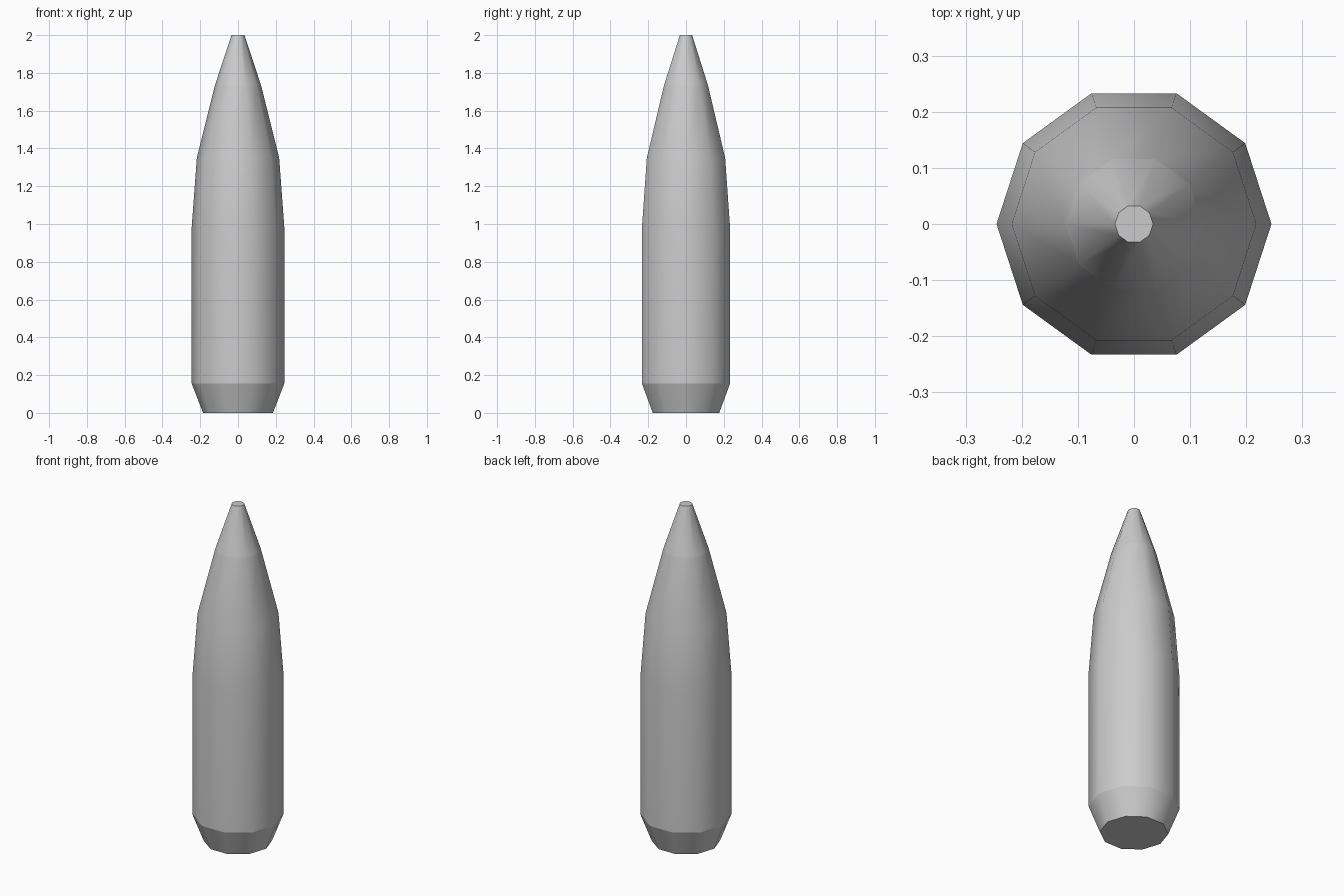
import bpy, bmesh, math

if "Cube" in bpy.data.objects:
    bpy.data.objects.remove(bpy.data.objects["Cube"])

SIDES = 10
# Profile from tail to tip: radius, height, whether the ring has a hard edge
PROFILE = [
    (0.185, 0.0, True),
    (0.245, 0.155, True),
    (0.245, 0.985, False),
    (0.218, 1.35, False),
    (0.122, 1.735, True),
    (0.034, 2.0, True),
]


def lathe(name, profile, sides):
    bm = bmesh.new()
    rings = []
    for r, z, hard in profile:
        rings.append([bm.verts.new((r * math.cos(math.tau * i / sides),
                                    r * math.sin(math.tau * i / sides), z))
                      for i in range(sides)])
    # Side walls
    for low, high in zip(rings, rings[1:]):
        for i in range(sides):
            j = (i + 1) % sides
            bm.faces.new((low[i], low[j], high[j], high[i])).smooth = True
    # Flat tail and tip
    bm.faces.new(rings[0][::-1])
    bm.faces.new(rings[-1])
    # Hard edge rings
    for ring, (r, z, hard) in zip(rings, profile):
        for i in range(sides):
            bm.edges.get((ring[i], ring[(i + 1) % sides])).smooth = not hard
    mesh = bpy.data.meshes.new(name)
    bm.to_mesh(mesh)
    bm.free()
    obj = bpy.data.objects.new(name, mesh)
    bpy.context.collection.objects.link(obj)
    return obj


# Pointed body with tapered tail
lathe("bullet", PROFILE, SIDES)
